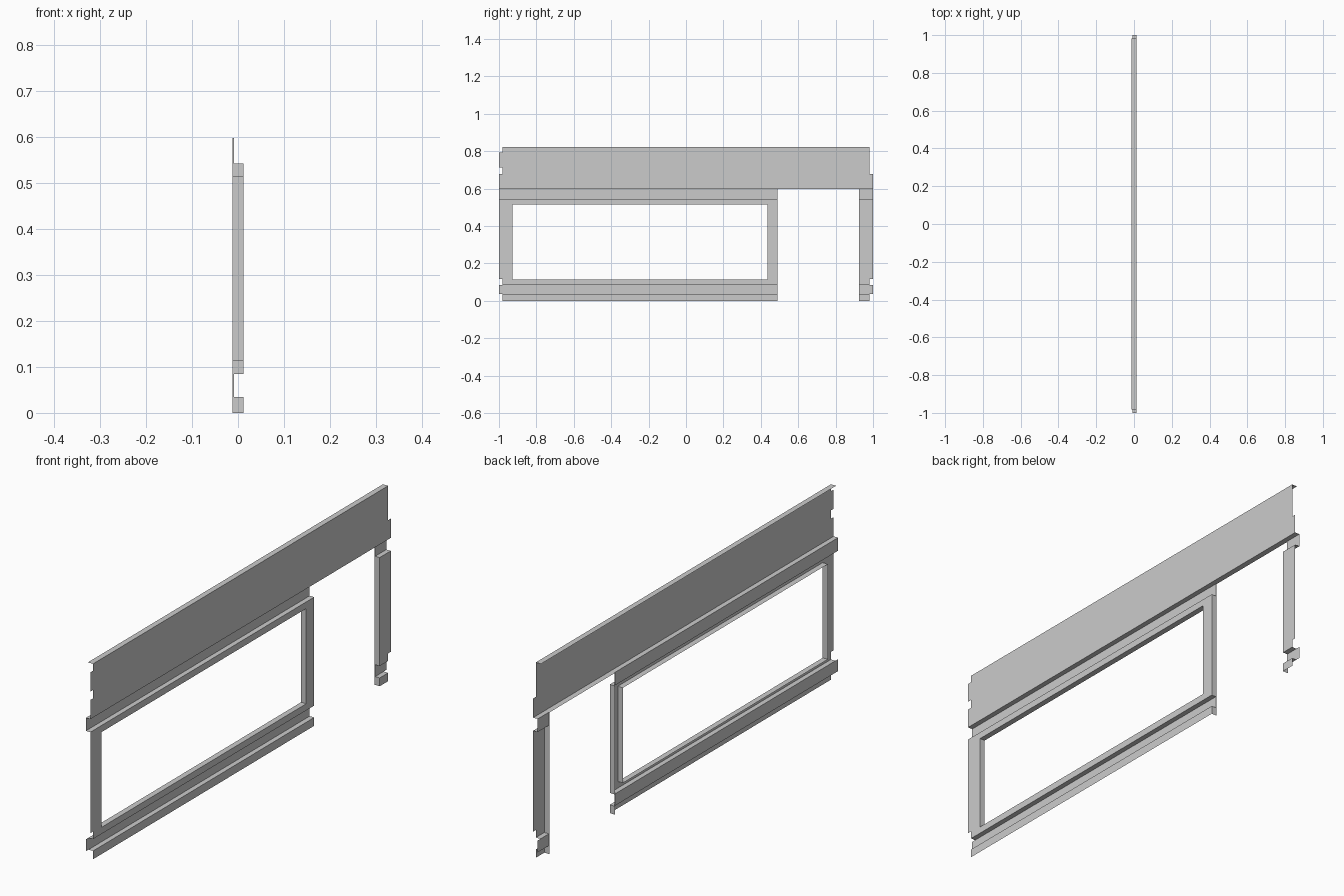
import bpy, bmesh

if "Cube" in bpy.data.objects:
    bpy.data.objects.remove(bpy.data.objects["Cube"])

F, R, B = 0.012, -0.009, -0.012        # front skin, groove skin, back edge of reveals
TOP, HEAD = 0.823, 0.597               # panel top, door head
DOOR = (0.49, 0.926)
WIN_Y, WIN_Z = (-0.927, 0.437), (0.113, 0.514)
END, CUT = 1.0, 0.982                  # full side edge, notched side edge

# Lower wall rows: z0, z1, x, side extent
ROWS = [(0.0, 0.035, F, CUT), (0.035, 0.085, R, END), (0.085, 0.117, F, CUT),
        (0.117, 0.542, F, END), (0.542, HEAD, R, END)]


def quad(bm, pts):
    bm.faces.new([bm.verts.new(p) for p in pts])


def skin(bm, x, y0, y1, z0, z1):
    quad(bm, [(x, y0, z0), (x, y1, z0), (x, y1, z1), (x, y0, z1)])


def shelf(bm, z, y0, y1, up, x0=R, x1=F):
    pts = [(x0, y0, z), (x1, y0, z), (x1, y1, z), (x0, y1, z)]
    quad(bm, pts if up else pts[::-1])


def reveal(bm, y, z0, z1, facing, x0=B, x1=F):
    pts = [(x0, y, z0), (x0, y, z1), (x1, y, z1), (x1, y, z0)]
    quad(bm, pts if facing > 0 else pts[::-1])


def finish(name, bm):
    bmesh.ops.remove_doubles(bm, verts=bm.verts, dist=1e-5)
    me = bpy.data.meshes.new(name)
    bm.to_mesh(me)
    bm.free()
    ob = bpy.data.objects.new(name, me)
    bpy.context.collection.objects.link(ob)


def skin_with_window(bm, x, y0, y1, z0, z1):
    """Skin strip, split around the part of the window it overlaps."""
    a, b = max(z0, WIN_Z[0]), min(z1, WIN_Z[1])
    if x == R or a >= b:
        skin(bm, x, y0, y1, z0, z1)
        return
    if a > z0:
        skin(bm, x, y0, y1, z0, a)
    if b < z1:
        skin(bm, x, y0, y1, b, z1)
    skin(bm, x, y0, WIN_Y[0], a, b)
    skin(bm, x, WIN_Y[1], y1, a, b)


def grooved_wall(name, left, right, window=False):
    """Folded lower wall between a notched side edge and the door opening."""
    bm = bmesh.new()
    prev = None
    for z0, z1, x, side in ROWS:
        y0 = -side if left is None else left
        y1 = side if right is None else right
        (skin_with_window if window else skin)(bm, x, y0, y1, z0, z1)
        if prev is not None and prev[0] != x:
            shelf(bm, z0, max(y0, prev[1]), min(y1, prev[2]), up=x < prev[0])
        prev = (x, y0, y1)
        # return along the door opening
        reveal(bm, right if left is None else left, z0, z1,
               1 if left is None else -1, B, x)
    if window:
        # window returns
        shelf(bm, WIN_Z[0], *WIN_Y, up=True, x0=B)
        shelf(bm, WIN_Z[1], *WIN_Y, up=False, x0=B)
        reveal(bm, WIN_Y[0], *WIN_Z, 1)
        reveal(bm, WIN_Y[1], *WIN_Z, -1)
    finish(name, bm)


grooved_wall("window_wall", None, DOOR[0], window=True)
grooved_wall("door_post", DOOR[1], None)

# Upper panel with side notches, top flange and underside fold
bm = bmesh.new()
for z0, z1, left, right in [(HEAD, 0.678, END, END), (0.678, 0.713, CUT, CUT),
                            (0.713, 0.794, END, CUT), (0.794, TOP, CUT, CUT)]:
    skin(bm, F, -left, right, z0, z1)
shelf(bm, TOP, -CUT, CUT, up=True, x0=B)
shelf(bm, HEAD, -END, DOOR[0], up=False)
shelf(bm, HEAD, *DOOR, up=False, x0=B)
shelf(bm, HEAD, DOOR[1], END, up=False)
finish("upper_panel", bm)
